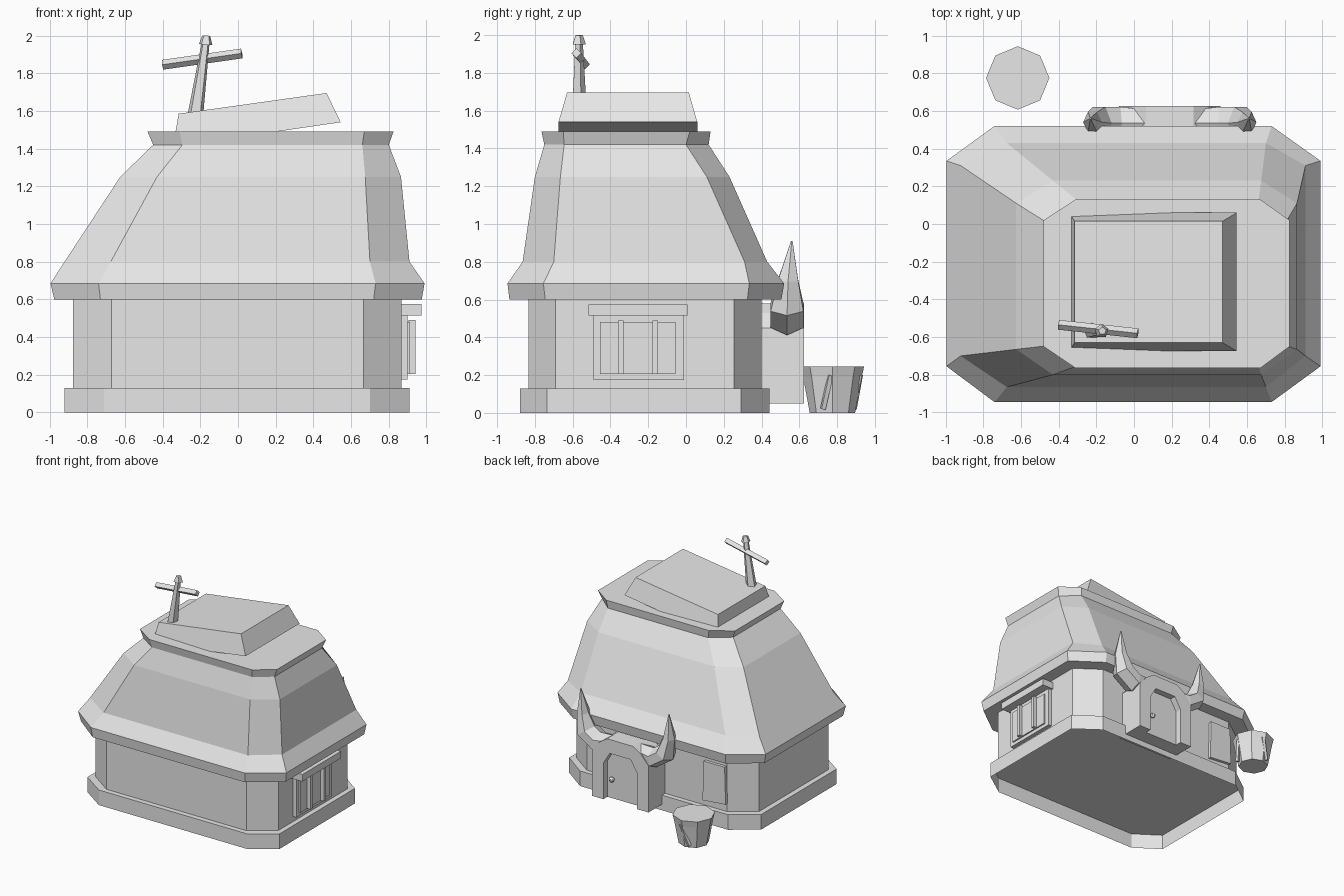
import bpy, bmesh, math
from mathutils import Vector

cube = bpy.data.objects.get("Cube")
if cube:
    bpy.data.objects.remove(cube, do_unlink=True)

grey = bpy.data.materials.new("plain_grey")
grey.use_nodes = True
grey.diffuse_color = (0.8, 0.8, 0.8, 1)
grey.node_tree.nodes["Principled BSDF"].inputs["Base Color"].default_value = (0.8, 0.8, 0.8, 1)


def loft(name, rings, bottom=True, top=True):
    """Skin a stack of equal-length rings and cap the ends."""
    bm = bmesh.new()
    loops = [[bm.verts.new(p) for p in ring] for ring in rings]
    n = len(loops[0])
    for a, b in zip(loops, loops[1:]):
        for i in range(n):
            j = (i + 1) % n
            bm.faces.new((a[i], a[j], b[j], b[i]))
    if bottom:
        bm.faces.new(loops[0][::-1])
    if top:
        bm.faces.new(loops[-1])
    bmesh.ops.recalc_face_normals(bm, faces=bm.faces)
    mesh = bpy.data.meshes.new(name)
    bm.to_mesh(mesh)
    bm.free()
    mesh.materials.append(grey)
    obj = bpy.data.objects.new(name, mesh)
    bpy.context.collection.objects.link(obj)
    return obj


def octagon(z, x0, a0, a1, x1, y0, b0, b1, y1):
    """Rectangle with chamfered corners; a and b are where the chamfers start."""
    return [(a0, y0, z), (a1, y0, z), (x1, b0, z), (x1, b1, z),
            (a1, y1, z), (a0, y1, z), (x0, b1, z), (x0, b0, z)]


def rect(x0, x1, y0, y1, z0, z1=None):
    z1 = z0 if z1 is None else z1
    return [(x0, y0, z0), (x1, y0, z1), (x1, y1, z1), (x0, y1, z0)]


def box(name, x0, x1, y0, y1, z0, z1):
    return loft(name, [rect(x0, x1, y0, y1, z0), rect(x0, x1, y0, y1, z1)])


def stick(name, p0, p1, r0, r1, sides, turn=0.0):
    """Tapered bar between two points."""
    p0, p1 = Vector(p0), Vector(p1)
    q = (p1 - p0).to_track_quat('Z', 'Y')
    rings = []
    for p, r in ((p0, r0), (p1, r1)):
        angles = [turn + math.tau * i / sides for i in range(sides)]
        rings.append([p + q @ Vector((r * math.cos(t), r * math.sin(t), 0)) for t in angles])
    return loft(name, rings)


# Plinth (open underneath) and walls
foot = (-.92, -.71, .70, .91, -.88, -.735, .29, .443)
wall = (-.875, -.67, .665, .867, -.835, -.69, .255, .40)
loft("plinth", [octagon(0, *foot), octagon(.13, *foot)], bottom=False)
loft("walls", [octagon(.13, *wall), octagon(.62, *wall)], bottom=False, top=False)

# Lopsided roof: eave band, steep slopes, flared collar
loft("roof", [
    octagon(.60, -.975, -.73, .72, .975, -.935, -.745, .325, .505),
    octagon(.685, -.995, -.74, .73, .99, -.945, -.755, .335, .52),
    octagon(.80, -.92, -.675, .70, .91, -.865, -.70, .31, .43),
    octagon(1.25, -.625, -.43, .675, .865, -.80, -.665, .11, .23),
    octagon(1.42, -.45, -.295, .66, .80, -.75, -.645, 0, .12),
    octagon(1.49, -.48, -.31, .67, .825, -.765, -.65, .02, .13)])

# Tilted slab on the roof top
loft("roof_slab", [rect(-.345, .545, -.675, .06, 1.41, 1.54),
                   rect(-.315, .47, -.63, .015, 1.585, 1.695)])

# Leaning post with cap and crossbar
stick("roof_post", (-.23, -.568, 1.55), (-.172, -.568, 1.96), .045, .022, 5)
stick("post_cap", (-.172, -.568, 1.952), (-.168, -.568, 2), .038, .021, 5)
stick("crossbar", (-.40, -.535, 1.845), (.02, -.58, 1.905), .026, .026, 4)

# Side window: frame, lintel, pane and bars
box("window_frame", .85, .90, -.49, -.01, .175, .53)
box("window_lintel", .85, .975, -.517, .008, .515, .575)
box("window_pane", .89, .912, -.455, -.055, .205, .48)
for i, y in enumerate((-.345, -.162)):
    box(f"window_bar_{i + 1}", .905, .943, y - .015, y + .015, .205, .49)

# Shutter plate on the back wall
plate = [(-.455, .18), (-.675, .20), (-.665, .52), (-.465, .52)]
loft("back_shutter", [[(x, y, z) for x, z in plate] for y in (.39, .425)])

# Doorway: arched surround, recessed door and knob
DX = .19
half = [(.16, .05), (.27, .05), (.27, .45), (.20, .53), (.125, .58)]
inner = [(.16, .36), (.10, .46)]
outline = half + [(-x, z) for x, z in half[::-1]]
outline += [(-x, z) for x, z in inner] + inner[::-1]
loft("door_surround", [[(DX + x, y, z) for x, z in outline] for y in (.36, .625)])
door = [(.17, .05)] + [(x + .01, z + .01) for x, z in inner]
door += [(-x, z) for x, z in door[::-1]]
loft("door", [[(DX + x, y, z) for x, z in door] for y in (.36, .57)])
bpy.ops.mesh.primitive_uv_sphere_add(segments=8, ring_count=6, radius=.022,
                                     location=(.295, .59, .22))
knob = bpy.context.object
knob.name = "door_knob"
knob.data.materials.append(grey)

# Pair of horns over the doorway: (offset, y, height, radius)
path = [(.12, .535, .51, .065), (.27, .535, .49, .08), (.375, .535, .56, .08),
        (.41, .54, .70, .05), (.42, .56, .91, .004)]
for side, label in ((1, "left"), (-1, "right")):
    rings = []
    for i, (x, y, z, r) in enumerate(path):
        a, b = path[max(i - 1, 0)], path[min(i + 1, len(path) - 1)]
        d = Vector((b[0] - a[0], 0, b[2] - a[2])).normalized()
        ring = []
        for k in range(6):
            t = math.tau * k / 6
            u, v = r * math.cos(t), 1.25 * r * math.sin(t)
            ring.append((DX + side * (x + d.z * u), y + v, z - d.x * u))
        rings.append(ring)
    loft(f"horn_{label}", rings)

# Tapered bucket with two leaning slats
BX, BY = -.617, .775
bucket = loft("bucket", [
    [(BX + r * math.cos(math.tau * k / 8), BY + r * math.sin(math.tau * k / 8), z)
     for k in range(8)] for r, z in ((.12, 0), (.155, .19), (.168, .245))])
stick("bucket_slat_1", (BX + .125, BY - .05, .02), (BX + .145, BY - .01, .2), .016, .016, 4)
stick("bucket_slat_2", (BX - .04, BY + .115, .02), (BX + .02, BY + .148, .2), .016, .016, 4)
